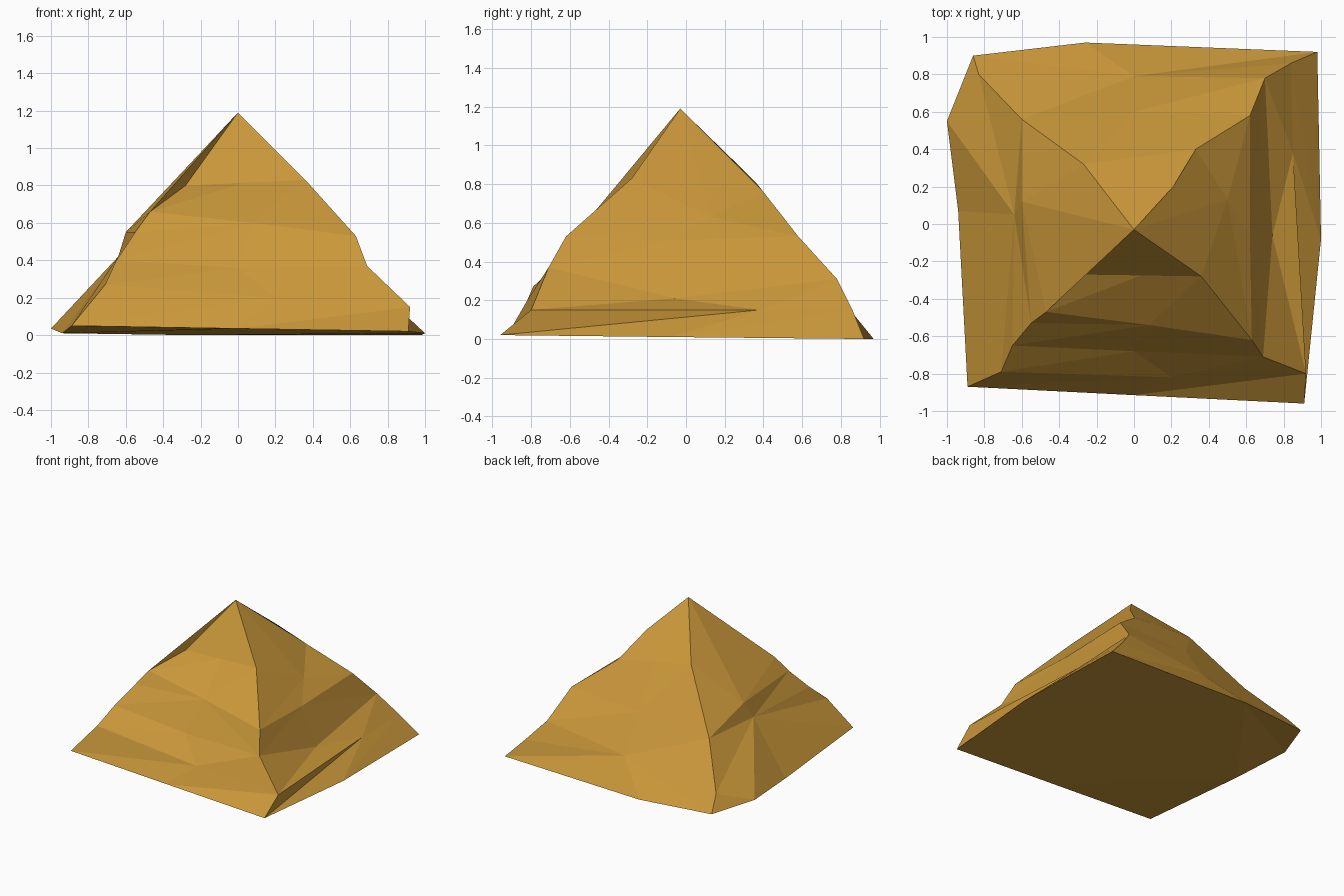
import bpy
import bmesh

cube = bpy.data.objects.get("Cube")
if cube:
    bpy.data.objects.remove(cube, do_unlink=True)

# Sandy ochre for the whole rock
ochre = bpy.data.materials.new("ochre_rock")
ochre.use_nodes = True
colour = (0.59, 0.312, 0.042, 1)
ochre.diffuse_color = colour
ochre.node_tree.nodes["Principled BSDF"].inputs["Base Color"].default_value = colour

# Downhill lines from the peak to the ground: four ridges and four face lines
peak = (0, -0.03, 1.19)
front_right = [(-.28, -.27, .8), (-.47, -.47, .66), (-.55, -.53, .55),
               (-.65, -.65, .4), (-.71, -.79, .27), (-.89, -.87, .05)]
front_face = [(.04, -.275, .815), (.08, -.54, .6), (0, -.68, .36),
              (.2, -.82, .2), (0, -.915, .035)]
front_left = [(.36, -.28, .83), (.63, -.62, .53), (.69, -.71, .37),
              (.92, -.8, .15), (.91, -.96, .02)]
left_face = [(.5, .13, .63), (.62, -.07, .51), (.74, -.06, .21),
             (.85, .38, .15), (1, -.08, .01)]
back_left = [(.21, .2, .96), (.33, .4, .76), (.62, .58, .53),
             (.7, .78, .31), (.84, .86, .15), (.98, .92, 0)]
back_face = [(.03, .36, .81), (0, .6, .5), (0, .79, .22), (-.26, .97, 0)]
back_right = [(-.27, .32, .85), (-.6, .56, .43), (-.83, .8, .135), (-.86, .9, .015)]
# The last ridge splits at its foot, leaving a clipped corner
clipped_corner = back_right[:-1] + [(-1, .55, .035)]
right_face = [(-.6, .12, .55), (-.64, .05, .42), (-.94, .07, .01)]
lines = [front_right, front_face, front_left, left_face, back_left,
         back_face, back_right, clipped_corner, right_face]

bm = bmesh.new()
verts = {}


def vert(point):
    if point not in verts:
        verts[point] = bm.verts.new(point)
    return verts[point]


def stitch(a, b):
    """Fill the strip between two downhill lines, always stepping to the higher point."""
    a, b = [peak] + a, [peak] + b
    i = j = 0
    while i < len(a) - 1 or j < len(b) - 1:
        step_a = j == len(b) - 1 or (i < len(a) - 1 and a[i + 1][2] >= b[j + 1][2])
        corners = [a[i], b[j], a[i + 1] if step_a else b[j + 1]]
        if len(set(corners)) == 3:
            bm.faces.new([vert(p) for p in corners])
        i, j = (i + 1, j) if step_a else (i, j + 1)


# Sloping sides
for n, line in enumerate(lines):
    stitch(line, lines[(n + 1) % len(lines)])

# Underside
base = bm.faces.new([vert(line[-1]) for line in reversed(lines)])
bmesh.ops.triangulate(bm, faces=[base])
bmesh.ops.recalc_face_normals(bm, faces=bm.faces[:])

mesh = bpy.data.meshes.new("rocky_hill")
bm.to_mesh(mesh)
bm.free()
mesh.materials.append(ochre)
hill = bpy.data.objects.new("rocky_hill", mesh)
bpy.context.collection.objects.link(hill)
